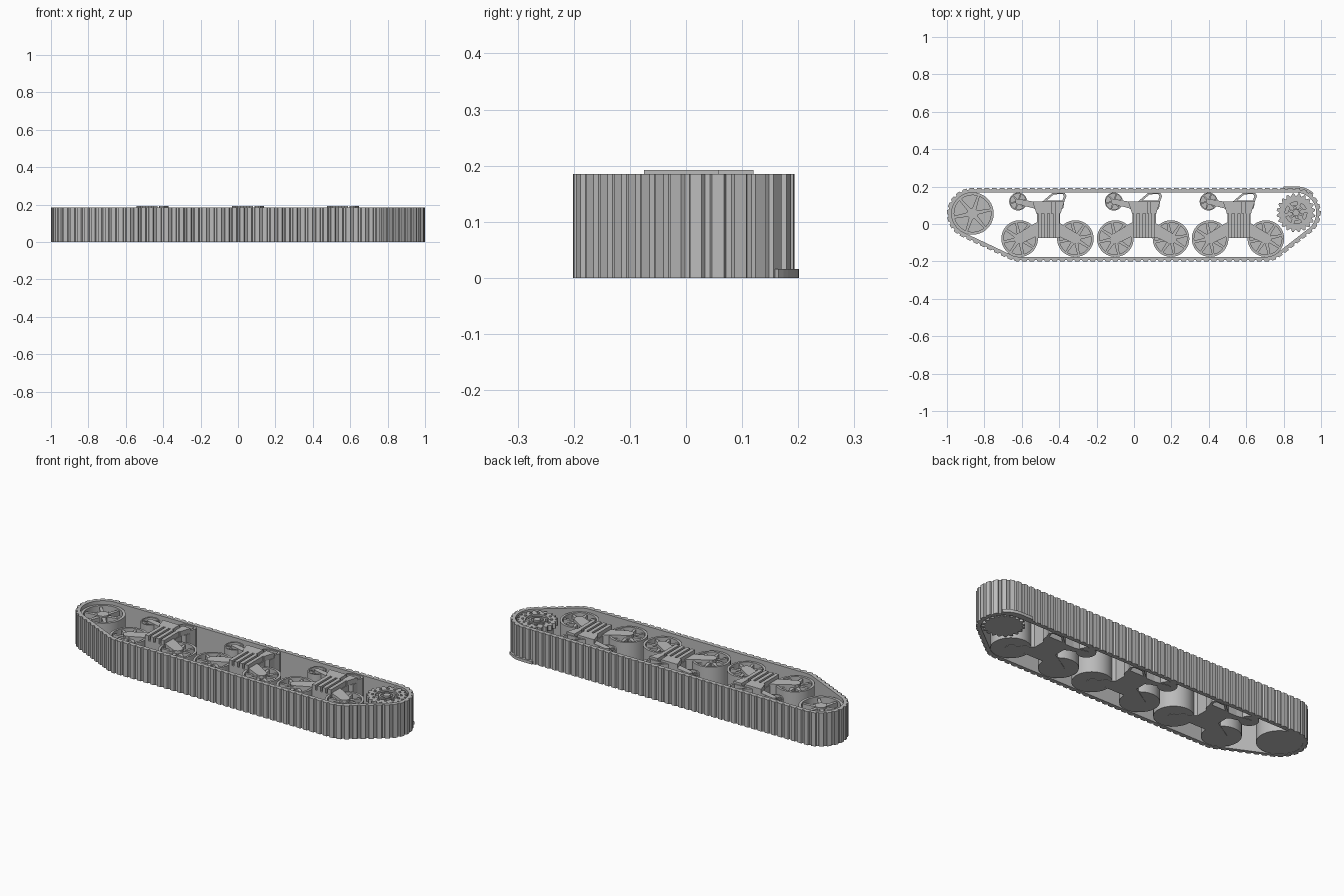
import bpy, bmesh
from math import cos, sin, pi, radians
from mathutils import Vector
from mathutils.geometry import convex_hull_2d

cube = bpy.data.objects.get("Cube")
if cube:
    bpy.data.objects.remove(cube)

GREY = (0.5, 0.5, 0.5, 1)
steel = bpy.data.materials.new("plain_grey")
steel.use_nodes = True
steel.diffuse_color = GREY
steel.node_tree.nodes["Principled BSDF"].inputs["Base Color"].default_value = GREY


def circle(x, y, r, n=36):
    return [Vector((x + r * cos(2 * pi * i / n), y + r * sin(2 * pi * i / n))) for i in range(n)]


def hull(pts):
    return [pts[i] for i in convex_hull_2d(pts)]


def prism(bm, pts, z0, z1):
    """Extrude a flat outline between two heights."""
    low = [bm.verts.new((p[0], p[1], z0)) for p in pts]
    high = [bm.verts.new((p[0], p[1], z1)) for p in pts]
    bm.faces.new(low)
    bm.faces.new(high)
    for i in range(len(pts)):
        j = (i + 1) % len(pts)
        bm.faces.new((low[i], low[j], high[j], high[i]))


def ring(bm, outer, inner, z0, z1):
    """Closed band between two outlines of equal length."""
    loops = [[bm.verts.new((p[0], p[1], z)) for p in pts]
             for pts, z in ((outer, z0), (outer, z1), (inner, z1), (inner, z0))]
    n = len(outer)
    for a in range(4):
        b = (a + 1) % 4
        for i in range(n):
            j = (i + 1) % n
            bm.faces.new((loops[a][i], loops[a][j], loops[b][j], loops[b][i]))


def finish(bm, name, smooth=False, x=0, y=0):
    bmesh.ops.recalc_face_normals(bm, faces=bm.faces)
    mesh = bpy.data.meshes.new(name)
    bm.to_mesh(mesh)
    bm.free()
    mesh.materials.append(steel)
    obj = bpy.data.objects.new(name, mesh)
    obj.location = (x, y, 0)
    bpy.context.collection.objects.link(obj)
    if smooth:
        bpy.ops.object.select_all(action="DESELECT")
        obj.select_set(True)
        bpy.context.view_layer.objects.active = obj
        bpy.ops.object.shade_smooth_by_angle()
    return obj


def spokes(bm, count, r0, r1, w0, w1, z0, z1):
    for k in range(count):
        d = Vector((cos(2 * pi * k / count + 0.2), sin(2 * pi * k / count + 0.2)))
        s = Vector((-d.y, d.x))
        prism(bm, [d * r0 - s * w0, d * r1 - s * w1, d * r1 + s * w1, d * r0 + s * w0], z0, z1)


def wheel(name, x, y, r, top, count, hub, depth=0.035):
    """Solid drum with a dished, spoked upper face."""
    bm = bmesh.new()
    prism(bm, circle(0, 0, r), 0.002, top - depth)
    ring(bm, circle(0, 0, r), circle(0, 0, r * 0.87), top - depth, top)
    spokes(bm, count, hub * 0.8, r * 0.9, r * 0.1, r * 0.06, top - depth, top - 0.008)
    prism(bm, circle(0, 0, hub), top - depth, top)
    finish(bm, name, True, x, y)


# Wheel layout
IDLER = (-0.863, 0.056)
SPROCKET = (0.866, 0.06)
UNITS = (-0.4625, 0.049, 0.556)
AXLE, WHEEL_Y, WHEEL_R = 0.149, -0.078, 0.098
HEIGHT = 0.185

# Track: resample the hull of the end wheels and cut a raised pad into each link
path = hull(circle(*IDLER, 0.137, 120) + circle(*SPROCKET, 0.133, 120)
            + circle(UNITS[0] - AXLE, WHEEL_Y, 0.123, 120)
            + circle(UNITS[2] + AXLE, WHEEL_Y, 0.123, 120))
edges = [(a, b, (b - a).length) for a, b in zip(path, path[1:] + path[:1])]
total = sum(e[2] for e in edges)
LINKS = 108


def along(s):
    for a, b, length in edges:
        if s <= length:
            break
        s -= length
    t = (b - a).normalized()
    n = Vector((t.y, -t.x))
    return a + t * s, n if n.dot(a) > 0 else -n


outer, inner = [], []
for k in range(LINKS):
    for frac, drop in ((0, 0.008), (0.25, 0.008), (0.35, 0), (0.9, 0)):
        p, n = along((k + frac) * total / LINKS)
        outer.append(p - n * drop)
        inner.append(p - n * 0.025)
bm = bmesh.new()
ring(bm, outer, inner, 0, HEIGHT)
finish(bm, "track_belt")

# Idler wheel
wheel("idler_wheel", *IDLER, 0.113, 0.165, 6, 0.03)

# Drive sprocket: drum between two toothed plates, with bolts and a hub
TEETH = 20
gear = []
for k in range(TEETH):
    for frac, r in ((0, 0.088), (0.35, 0.104), (0.6, 0.104)):
        a = 2 * pi * (k + frac) / TEETH
        gear.append((r * cos(a), r * sin(a)))
bm = bmesh.new()
prism(bm, gear, 0.002, 0.022)
prism(bm, circle(0, 0, 0.082), 0.022, 0.15)
ring(bm, gear, [Vector(p).normalized() * 0.058 for p in gear], 0.15, 0.178)
for c in circle(0, 0, 0.072, 12):
    prism(bm, circle(c.x, c.y, 0.007, 8), 0.178, 0.183)
spokes(bm, 6, 0.02, 0.06, 0.009, 0.009, 0.15, 0.17)
ring(bm, circle(0, 0, 0.042), circle(0, 0, 0.032), 0.15, 0.177)
prism(bm, circle(0, 0, 0.018), 0.15, 0.18)
finish(bm, "drive_sprocket", True, *SPROCKET)

# Curved guard over the sprocket
bm = bmesh.new()
arc = [Vector((cos(radians(a)), sin(radians(a)))) for a in range(48, 91, 6)]
c = Vector(SPROCKET)
far = Vector((-0.066, 0))
top_edge = [c + d * 0.141 for d in arc] + [c + arc[-1] * 0.141 + far]
low_edge = [c + d * 0.118 for d in arc] + [c + arc[-1] * 0.118 + far]
prism(bm, top_edge + low_edge[::-1], 0, 0.016)
finish(bm, "sprocket_guard")

# Three suspension units
for number, ux in enumerate(UNITS, 1):
    tag = "_" + str(number)
    for side, label in ((-1, "right"), (1, "left")):
        wheel("road_wheel_" + label + tag, ux + side * AXLE, WHEEL_Y, WHEEL_R, 0.165, 8, 0.03)
        bm = bmesh.new()
        prism(bm, hull(circle(side * AXLE, WHEEL_Y, 0.028, 20)
                       + circle(side * 0.045, -0.022, 0.034, 20)), 0, 0.172)
        finish(bm, "swing_arm_" + label + tag, True, ux)
    wheel("return_roller" + tag, ux - 0.157, 0.12, 0.048, 0.165, 6, 0.015)

    # Bracket body with ribs and a split cap
    bm = bmesh.new()
    prism(bm, [(-0.08, 0.12), (0.09, 0.12), (0.085, 0.085), (0.068, 0.07), (0.068, -0.075),
               (-0.056, -0.075), (-0.056, 0.07), (-0.075, 0.085)], 0, 0.165)
    for k in range(4):
        x = -0.052 + k * 0.032
        prism(bm, [(x, -0.075), (x + 0.02, -0.075), (x + 0.02, 0.057), (x, 0.057)], 0.165, 0.192)
    for x0, x1, lean in ((-0.08, 0.022, 0.02), (0.04, 0.09, 0)):
        prism(bm, [(x0, 0.12), (x1, 0.12), (x1 - 0.02 + lean, 0.057), (x0 + lean, 0.057)],
              0.165, 0.192)
    finish(bm, "bracket" + tag, False, ux)

    # Roller arm
    bm = bmesh.new()
    prism(bm, hull(circle(-0.157, 0.12, 0.014, 16) + circle(-0.065, 0.1, 0.018, 16)), 0, 0.17)
    finish(bm, "roller_arm" + tag, True, ux)

    # Hollow skid that carries the upper run
    shape = [Vector(p) for p in ((-0.03, 0.118), (0.025, 0.165), (0.092, 0.167),
                                 (0.101, 0.15), (0.09, 0.118))]
    mid = sum(shape, Vector((0, 0))) / len(shape)
    bm = bmesh.new()
    ring(bm, shape, [mid + (p - mid) * 0.7 for p in shape], 0, 0.18)
    finish(bm, "track_skid" + tag, False, ux)
